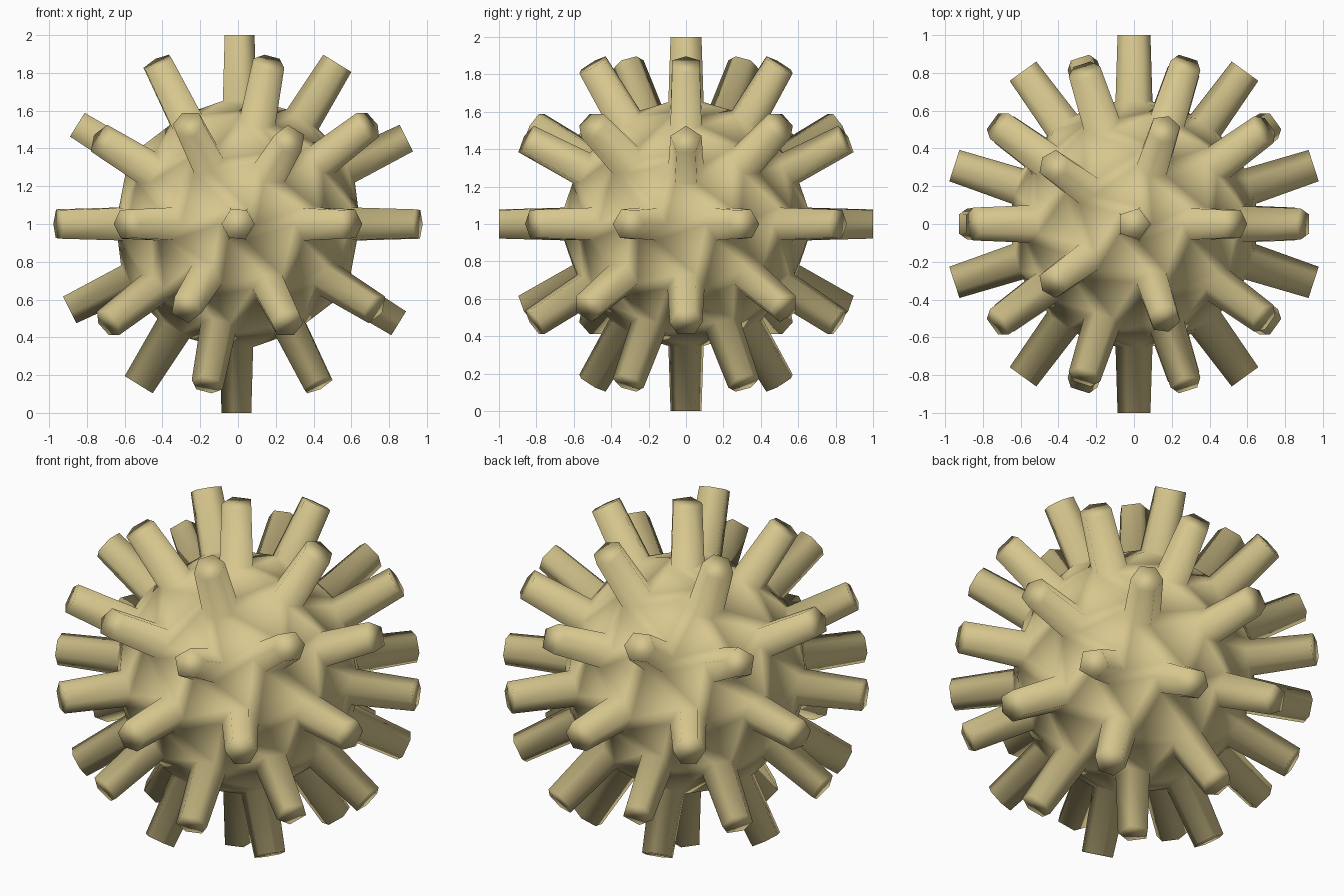
import bpy, bmesh
from mathutils import Vector

if "Cube" in bpy.data.objects:
    bpy.data.objects.remove(bpy.data.objects["Cube"])

BODY_R, BASE_OFF, TIP_R, TIP_H = 0.68, 0.103, 0.087, 1.0

# Core ball: icosphere with every corner cut off to make spike roots
bm = bmesh.new()
bmesh.ops.create_icosphere(bm, subdivisions=2, radius=BODY_R)
dirs = [v.co.normalized() for v in bm.verts]
bmesh.ops.bevel(bm, geom=bm.verts[:], offset=BASE_OFF, offset_type='OFFSET',
                segments=1, profile=0.5, affect='VERTICES')

# Find the root polygon around each spike direction
roots = []
for f in bm.faces:
    d = max(dirs, key=lambda q: q.dot(f.normal))
    if d.dot(f.calc_center_median().normalized()) > 0.995:
        roots.append((f, d))

# Pull each root out into a slightly tapered spike with a flat tip
for f, d in roots:
    tip = bmesh.ops.extrude_discrete_faces(bm, faces=[f])['faces'][0]
    for v in tip.verts:
        side = (v.co - d * v.co.dot(d)).normalized()
        v.co = d * TIP_H + side * TIP_R

bmesh.ops.recalc_face_normals(bm, faces=bm.faces[:])
for f in bm.faces:
    f.smooth = True
bmesh.ops.translate(bm, verts=bm.verts[:], vec=Vector((0, 0, 1)))

mesh = bpy.data.meshes.new("spiky_ball")
bm.to_mesh(mesh)
bm.free()
ball = bpy.data.objects.new("spiky_ball", mesh)
bpy.context.collection.objects.link(ball)

sand = bpy.data.materials.new("sand_yellow")
sand.diffuse_color = (0.68, 0.57, 0.27, 1)
sand.use_nodes = True
sand.node_tree.nodes["Principled BSDF"].inputs["Base Color"].default_value = sand.diffuse_color
mesh.materials.append(sand)
